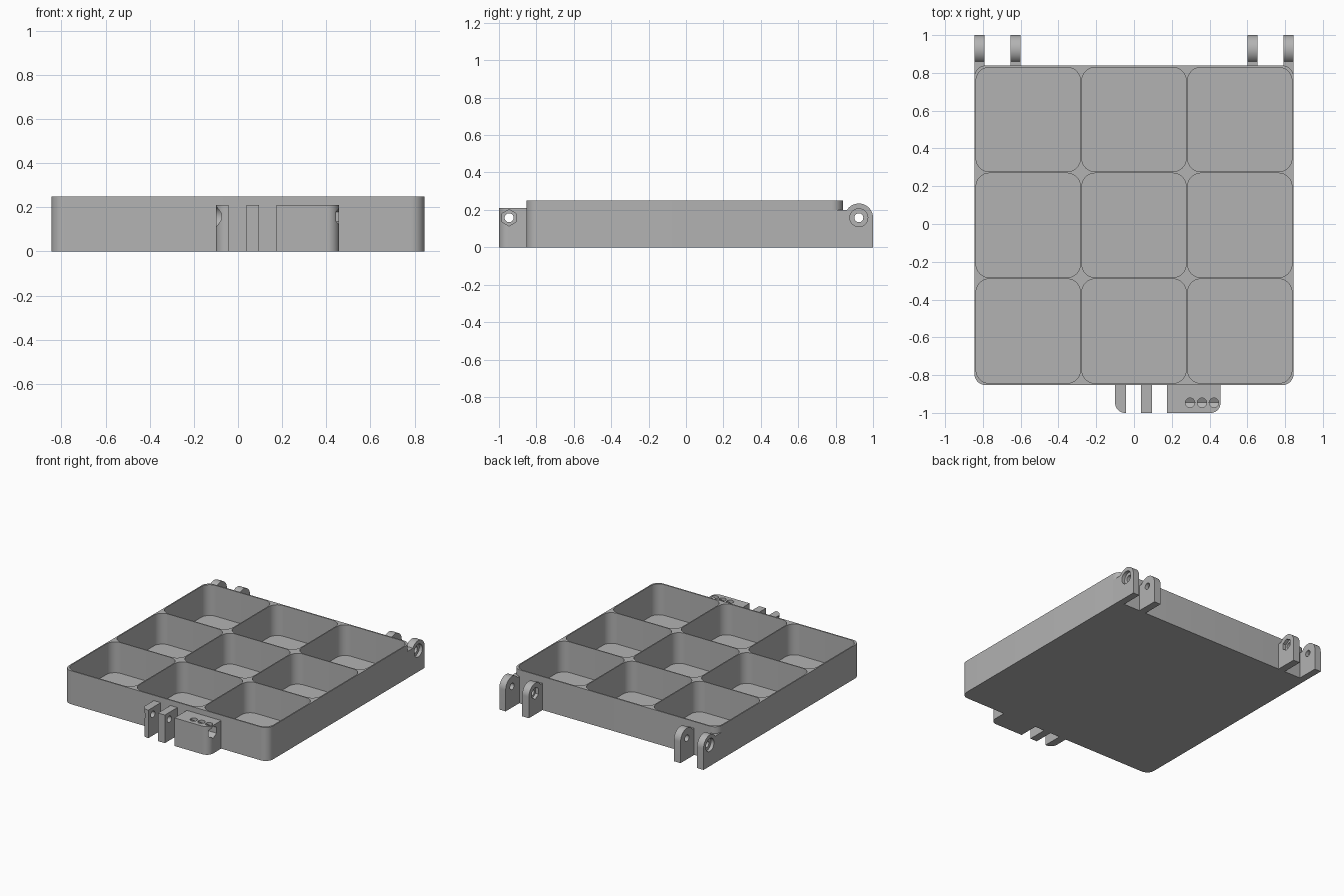
import bpy, bmesh
from math import cos, sin, pi, radians, asin

old = bpy.data.objects.get("Cube")
if old:
    bpy.data.objects.remove(old, do_unlink=True)

# Single plastic colour
grey = bpy.data.materials.new("plain_grey")
grey.use_nodes = True
COLOUR = (0.45, 0.45, 0.45, 1)
grey.diffuse_color = COLOUR
grey.node_tree.nodes["Principled BSDF"].inputs["Base Color"].default_value = COLOUR


def arc(cx, cy, r, a0, a1, n=10):
    return [(cx + r * cos(radians(a0 + (a1 - a0) * i / n)),
             cy + r * sin(radians(a0 + (a1 - a0) * i / n))) for i in range(n + 1)]


def rounded_rect(x0, y0, x1, y1, r):
    return (arc(x1 - r, y1 - r, r, 0, 90) + arc(x0 + r, y1 - r, r, 90, 180)
            + arc(x0 + r, y0 + r, r, 180, 270) + arc(x1 - r, y0 + r, r, 270, 360))


def ngon(cx, cy, r, n):
    return [(cx + r * cos(pi / 2 + 2 * pi * i / n),
             cy + r * sin(pi / 2 + 2 * pi * i / n)) for i in range(n)]


def add_prism(bm, outline, axis, lo, hi):
    """Extrude an outline (xy for axis z, yz for axis x) from lo to hi."""
    def place(p, d):
        return (p[0], p[1], d) if axis == "z" else (d, p[0], p[1])
    a = [bm.verts.new(place(p, lo)) for p in outline]
    b = [bm.verts.new(place(p, hi)) for p in outline]
    bm.faces.new(a)
    bm.faces.new(b)
    for i in range(len(a)):
        j = (i + 1) % len(a)
        bm.faces.new((a[i], a[j], b[j], b[i]))


def solid(name, *prisms):
    bm = bmesh.new()
    for p in prisms:
        add_prism(bm, *p)
    bmesh.ops.recalc_face_normals(bm, faces=bm.faces)
    mesh = bpy.data.meshes.new(name)
    bm.to_mesh(mesh)
    bm.free()
    mesh.materials.append(grey)
    ob = bpy.data.objects.new(name, mesh)
    bpy.context.collection.objects.link(ob)
    return ob


def activate(ob):
    bpy.ops.object.select_all(action="DESELECT")
    ob.select_set(True)
    bpy.context.view_layer.objects.active = ob


def cut(ob, *prisms):
    """Subtract each prism from the object."""
    activate(ob)
    for p in prisms:
        cutter = solid("cutter", p)
        cutter.hide_render = True
        mod = ob.modifiers.new("cut", "BOOLEAN")
        mod.operation, mod.solver, mod.object = "DIFFERENCE", "EXACT", cutter
        bpy.ops.object.modifier_apply(modifier=mod.name)
        bpy.data.objects.remove(cutter, do_unlink=True)


def finish(ob):
    activate(ob)
    bpy.ops.object.shade_smooth_by_angle(angle=radians(30))


# Tray dimensions
HALF, FRONT, BACK, HEIGHT, FLOOR = 0.845, -0.853, 0.839, 0.25, 0.02
CELL, PITCH, MID = 0.552, 0.56, (FRONT + BACK) / 2
HOLE_Z = 0.158
BORE, SINK, HEX = 0.024, 0.048, 0.044


def pocket(i, j):
    x, y, h = i * PITCH, MID + j * PITCH, CELL / 2
    return (rounded_rect(x - h, y - h, x + h, y + h, 0.07), "z", FLOOR, 0.4)


# Tray with nine compartments
tray = solid("tray", (rounded_rect(-HALF, FRONT, HALF, BACK, 0.06), "z", 0, HEIGHT))
cut(tray, *[pocket(i, j) for i in (-1, 0, 1) for j in (-1, 0, 1)])
finish(tray)

# Rear hinge lugs, a pair on each side
LUG_Y, LUG_R, BASE_Z = 0.924, 0.076, 0.2
rise = asin((BASE_Z - HOLE_Z) / LUG_R) * 180 / pi


def lug_profile(start):
    return ([(start, 0), (LUG_Y + LUG_R, 0)]
            + arc(LUG_Y, HOLE_Z, LUG_R, 0, 180 - rise, 24) + [(start, BASE_Z)])


for s, side in ((-1, "right"), (1, "left")):
    def span(a, b):
        return sorted((s * a, s * b))
    bore = (ngon(LUG_Y, HOLE_Z, BORE, 24), "x", *span(0.5, 0.95))

    outer = solid("outer_hinge_lug_" + side,
                  (lug_profile(BACK - 0.06), "x", *span(0.792, HALF)))
    cut(outer, pocket(s, 1), bore,
        (ngon(LUG_Y, HOLE_Z, SINK, 32), "x", *span(0.82, 0.9)))
    finish(outer)

    inner = solid("inner_hinge_lug_" + side,
                  (lug_profile(BACK - 0.004), "x", *span(0.6, 0.655)))
    cut(inner, bore, (ngon(LUG_Y, HOLE_Z, HEX, 6), "x", *span(0.55, 0.625)))
    finish(inner)

# Front latch: two thin tabs and a block
TAB_Y, TIP, ROOT, TAB_Z, R = -0.946, -1.0, FRONT + 0.004, 0.21, 0.052
latch_bore = (ngon(TAB_Y, HOLE_Z, BORE, 24), "x", -0.3, 0.6)

end_tab = solid("latch_end_tab", (
    [(-0.042, TIP), (-0.042, ROOT), (-0.1, ROOT)]
    + arc(-0.1 + R, TIP + R, R, 180, 270), "z", 0, TAB_Z))
cut(end_tab, latch_bore, (ngon(TAB_Y, HOLE_Z, SINK, 32), "x", -0.2, -0.075))
finish(end_tab)

middle_tab = solid("latch_middle_tab", (
    [(0.038, TIP), (0.095, TIP), (0.095, ROOT), (0.038, ROOT)], "z", 0, TAB_Z))
cut(middle_tab, latch_bore)
finish(middle_tab)

block = solid("latch_block", (
    [(0.458, ROOT), (0.174, ROOT), (0.174, TIP)]
    + arc(0.458 - R, TIP + R, R, 270, 360), "z", 0, TAB_Z))
cut(block, latch_bore, (ngon(TAB_Y, HOLE_Z, HEX, 6), "x", 0.25, 0.6),
    *[(ngon(x, TAB_Y, 0.025, 24), "z", HOLE_Z, 0.3) for x in (0.297, 0.36, 0.423)])
finish(block)
